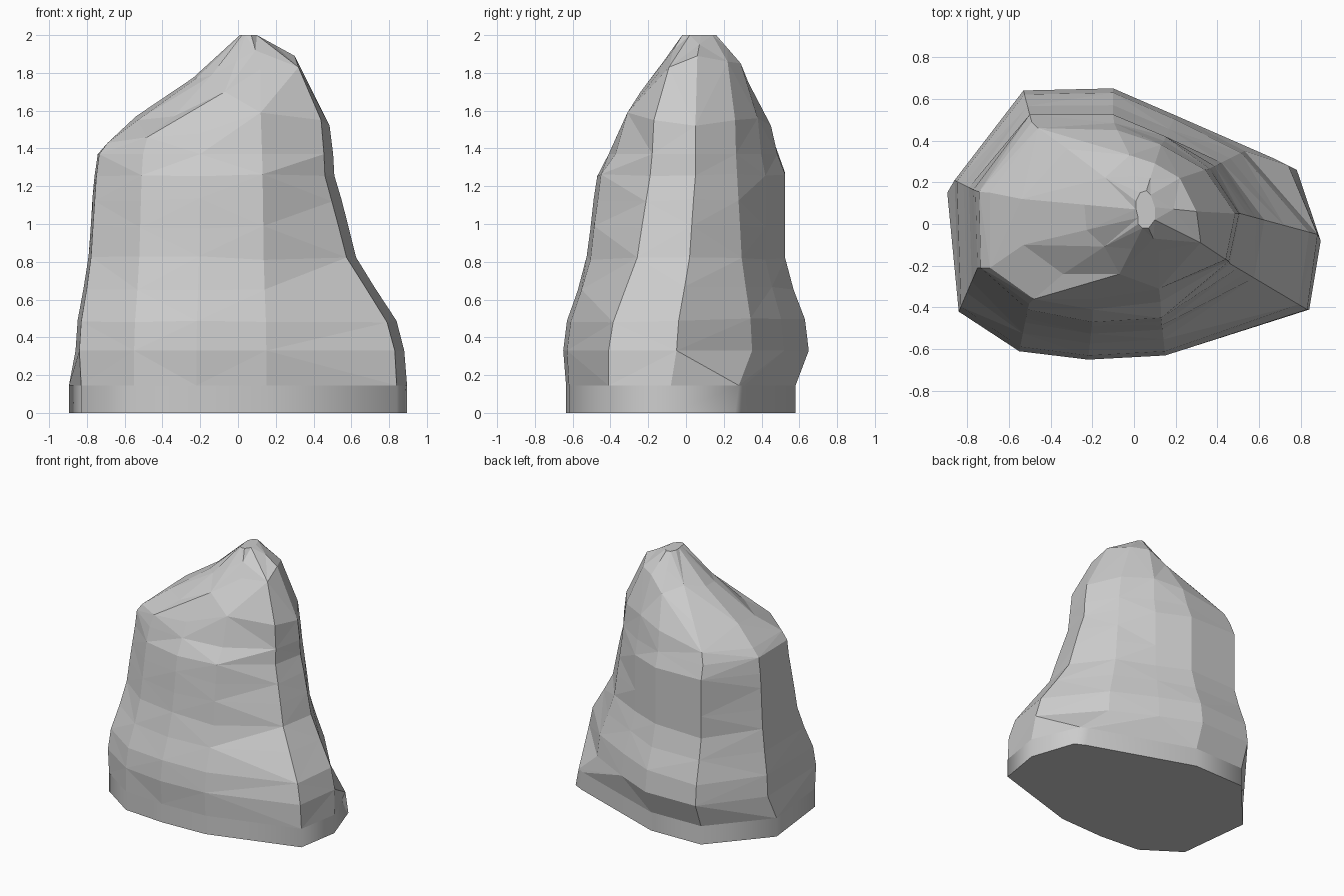
import bpy, bmesh, random
from mathutils import Vector

if "Cube" in bpy.data.objects:
    bpy.data.objects.remove(bpy.data.objects["Cube"])

random.seed(4)

# Outlines, eleven columns counter-clockwise from the front left corner
base = [(-.83, -.42), (-.55, -.61), (-.22, -.635), (.15, -.62), (.84, -.41),
        (.895, -.08), (.78, .26), (.70, .30), (-.1, .58), (-.53, .57),
        (-.895, .15)]
low = [(-.84, -.42), (-.55, -.61), (-.22, -.65), (.15, -.63), (.83, -.41),
       (.88, -.05), (.53, .35), (.2, .52), (-.1, .65), (-.53, .64),
       (-.86, .21)]
shoulder = [(-.75, -.21), (-.51, -.41), (-.2, -.47), (.13, -.45), (.46, -.19),
            (.51, .05), (.37, .27), (.15, .42), (-.1, .525), (-.5, .525),
            (-.76, .16)]

# Tilted rings that close the rock towards its peak
upper = [(-.69, -.21, 1.43), (-.48, -.36, 1.46), (-.2, -.36, 1.48),
         (.12, -.31, 1.59), (.44, -.17, 1.55), (.485, .05, 1.52),
         (.34, .26, 1.55), (.13, .38, 1.56), (-.08, .45, 1.52),
         (-.46, .46, 1.45), (-.69, .15, 1.43)]
cap = [(-.53, -.1, 1.55), (-.34, -.24, 1.57), (-.07, -.24, 1.70),
       (.12, -.13, 1.82), (.32, -.09, 1.83), (.3, .06, 1.89),
       (.22, .22, 1.86), (.1, .29, 1.85), (-.02, .33, 1.75),
       (-.32, .36, 1.61), (-.54, .12, 1.57)]
peak = [(.02, .03), (.02, .0), (.04, -.02), (.07, -.02), (.1, .02),
        (.1, .08), (.08, .14), (.06, .16), (.03, .15), (.01, .11), (.01, .07)]


def flat(points, z):
    return [Vector((x, y, z)) for x, y in points]


def blend(t, z):
    """Ring between the low and shoulder outlines, slightly uneven."""
    ring = []
    for i, (a, b) in enumerate(zip(low, shoulder)):
        s = min(1, t * 1.5) if i in (7, 8, 9) else t   # back narrows sooner
        x, y = Vector(a).lerp(Vector(b), s)
        ring.append(Vector((x, y, z + random.uniform(-.012, .012))))
    return ring


# The foot's rim draws in a little at the back right corner
rim = flat(base, .145)
rim[6].xy, rim[7].xy = (.74, .28), (.68, .31)

rings = [flat(base, 0), rim, flat(low, .33)]
for t, z in [(.11, .49), (.43, .66), (.69, .82), (.8, .98),
             (.9, 1.13), (1, 1.26)]:
    rings.append(blend(t, z))
# Rounded shoulder just above the body
rings.append([Vector((s[0] * .75 + u[0] * .25, s[1] * .45 + u[1] * .55, 1.37))
              for s, u in zip(shoulder, upper)])
rings += [[Vector(p) for p in upper], [Vector(p) for p in cap]]
# Slightly hollow slope on the left under the peak
rings.append([Vector(c).lerp(p, .55) - Vector((0, 0, max(0, -c[0]) * .06))
              for c, p in zip(cap, flat(peak, 2))])
rings.append(flat(peak, 2))

# Skin the rings with facets
bm = bmesh.new()
loops = [[bm.verts.new(p) for p in ring] for ring in rings]
n = len(base)
bm.faces.new(loops[0][::-1])
bm.faces.new(loops[-1])
for r, (a, b) in enumerate(zip(loops, loops[1:])):
    for i in range(n):
        j = (i + 1) % n
        if r == 0:
            bm.faces.new((a[i], a[j], b[j], b[i])).smooth = True
        elif (i + r) % 2:
            bm.faces.new((a[i], a[j], b[j]))
            bm.faces.new((a[i], b[j], b[i]))
        else:
            bm.faces.new((a[i], a[j], b[i]))
            bm.faces.new((a[j], b[j], b[i]))

# Smooth foot band stays crisp at its rims
for ring in loops[:2]:
    for i in range(n):
        bm.edges.get((ring[i], ring[(i + 1) % n])).smooth = False

mesh = bpy.data.meshes.new("rock")
bm.to_mesh(mesh)
bm.free()
bpy.context.collection.objects.link(bpy.data.objects.new("rock", mesh))
